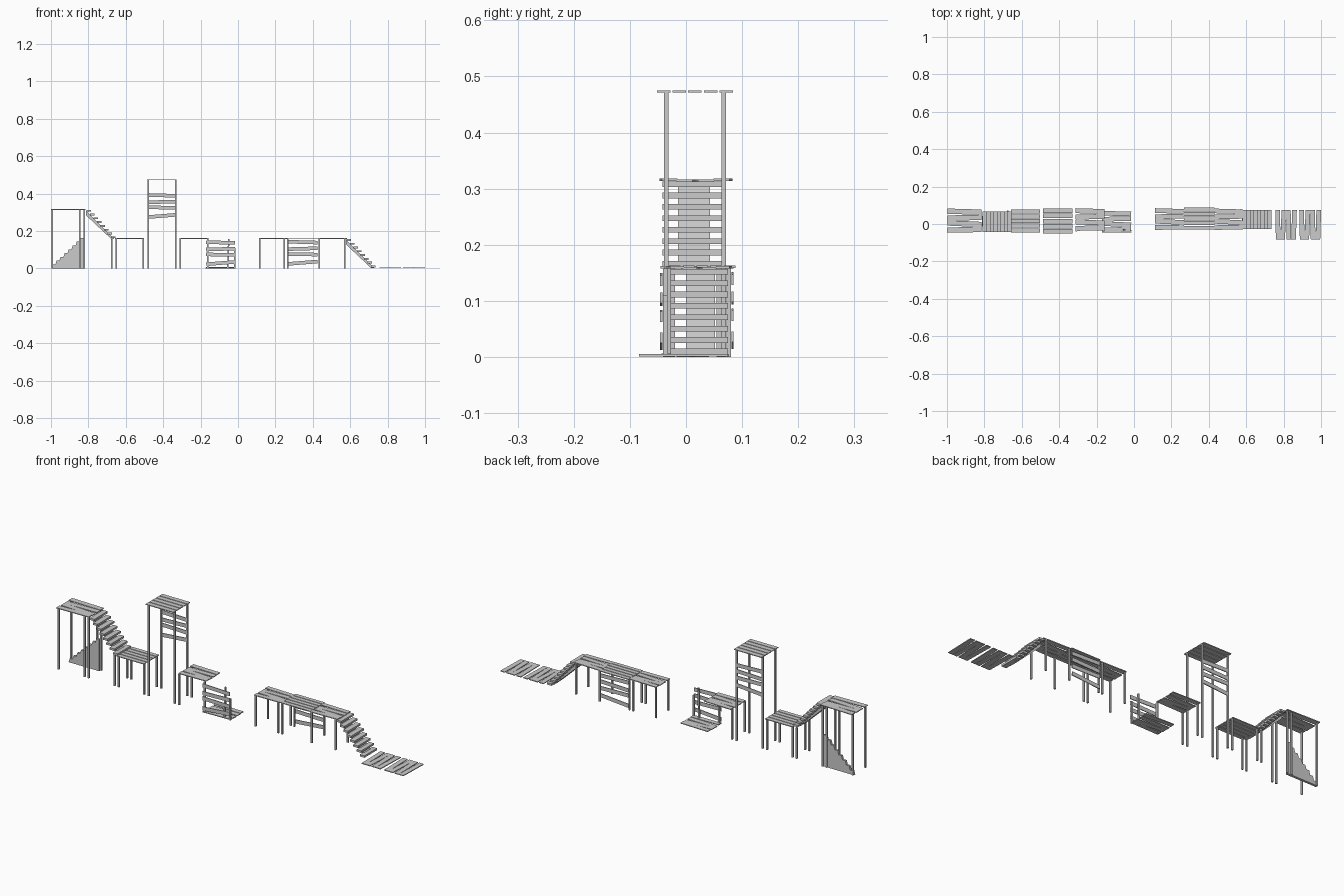
import bpy, bmesh, math
from mathutils import Matrix

if "Cube" in bpy.data.objects:
    bpy.data.objects.remove(bpy.data.objects["Cube"])


def finish(name, bm):
    bmesh.ops.recalc_face_normals(bm, faces=bm.faces)
    me = bpy.data.meshes.new(name)
    bm.to_mesh(me)
    bm.free()
    ob = bpy.data.objects.new(name, me)
    bpy.context.collection.objects.link(ob)
    return ob


def add_box(bm, c, s, axis='Z', ang=0.0):
    m = Matrix.Translation(c) @ Matrix.Rotation(ang, 4, axis) @ Matrix.Diagonal((*s, 1))
    bmesh.ops.create_cube(bm, size=1, matrix=m)


def add_profile(bm, pts, y0, y1):
    # extrude an x-z outline along y
    f = bm.faces.new([bm.verts.new((x, y0, z)) for x, z in pts])
    r = bmesh.ops.extrude_face_region(bm, geom=[f])
    verts = [v for v in r['geom'] if isinstance(v, bmesh.types.BMVert)]
    bmesh.ops.translate(bm, verts=verts, vec=(0, y1 - y0, 0))


def deck(name, x0, x1, y0, y1, z, crooked=False, along_y=False):
    # planked floor; crooked decks have four planks with wedge-shaped gaps
    bm = bmesh.new()
    a0, a1, b0, b1 = (y0, y1, x0, x1) if along_y else (x0, x1, y0, y1)
    tilts = [0.02, -0.045, 0.02, -0.03] if crooked else [0.0] * 5
    n = len(tilts)
    pitch = (b1 - b0 + 0.004) / n
    for i, t in enumerate(tilts):
        w = pitch - 0.004
        b = b0 + w / 2 + i * pitch
        a = (a0 + a1) / 2
        dz = -0.002 if crooked and not along_y and i in (1, 2) else 0
        if along_y:
            add_box(bm, (b, a, z - 0.002), (w, a1 - a0, 0.004), 'Z', t)
        else:
            add_box(bm, (a, b, z - 0.002 + dz), (a1 - a0, w, 0.004), 'Z', t)
    return finish(name, bm)


def posts(name, xs, ys, top):
    bm = bmesh.new()
    for x in xs:
        for y in ys:
            add_box(bm, (x, y, top / 2), (0.008, 0.008, top))
    return finish(name, bm)


def railing(name, x0, x1, y, z):
    # four uneven boards
    bm = bmesh.new()
    for h, t in ((0.14, 0.03), (0.105, -0.03), (0.075, 0.02), (0.03, -0.08)):
        add_box(bm, ((x0 + x1) / 2, y, z + h), (x1 - x0, 0.004, 0.019), 'Y', t)
    return finish(name, bm)


def stairs(name, x, z, y0, y1):
    # eight treads on one wide sloping central board
    bm = bmesh.new()
    for i in range(8):
        add_box(bm, (x + 0.014 + i * 0.0187, (y0 + y1) / 2, z - 0.010 - i * 0.0203),
                (0.026, y1 - y0, 0.010))
    finish(name + "_treads", bm)
    bm = bmesh.new()
    add_profile(bm, [(x, z - 0.035), (x, z - 0.014), (x + 0.004, z - 0.014),
                     (x + 0.15, z - 0.16), (x + 0.133, z - 0.16)], y0 + 0.028, y1 - 0.023)
    finish(name + "_stringer", bm)


Y = (-0.035, 0.067)

# high platform on the left
deck("high_deck", -0.998, -0.815, -0.045, 0.08, 0.318, True)
posts("high_posts", (-0.992, -0.845, -0.822), Y, 0.314)

# stepped side panel under the high platform
bm = bmesh.new()
outline = [(-0.998, 0.0), (-0.825, 0.0)]
for i in range(8, 0, -1):
    outline += [(-0.998 + i * 0.0216, i * 0.0203), (-0.998 + (i - 1) * 0.0216 + 0.006, i * 0.0203)]
add_profile(bm, outline, 0.054, 0.066)
finish("stepped_panel", bm)

# upper stairs and landing
stairs("upper_stairs", -0.812, 0.318, -0.042, 0.066)
deck("landing_deck", -0.657, -0.502, -0.045, 0.077, 0.162)
posts("landing_posts", (-0.674, -0.651, -0.507), Y, 0.158)

# tall tower
deck("tower_deck", -0.487, -0.33, -0.052, 0.084, 0.475)
posts("tower_posts", (-0.481, -0.334), Y, 0.471)
railing("tower_railing", -0.48, -0.336, 0.067, 0.25)

# low platform with collapsed section
deck("low_deck", -0.312, -0.158, -0.035, 0.082, 0.162, True)
posts("low_posts", (-0.308,), Y, 0.158)
posts("low_corner_post", (-0.163,), (-0.037,), 0.158)
posts("fallen_corner_post", (-0.018,), (-0.037,), 0.11)
deck("fallen_deck", -0.172, -0.015, -0.042, 0.068, 0.006, True)
railing("fallen_railing", -0.17, -0.015, -0.044, -0.002)
bm = bmesh.new()
add_box(bm, (-0.052, -0.03, 0.079), (0.008, 0.008, 0.158), 'Y', 0.03)
finish("leaning_post", bm)

# long walkway on the right
deck("walkway_deck_left", 0.112, 0.268, -0.03, 0.082, 0.162, True)
deck("walkway_deck_middle", 0.266, 0.43, -0.03, 0.088, 0.163)
deck("walkway_deck_right", 0.43, 0.583, -0.03, 0.08, 0.162, True)
posts("walkway_posts", (0.117, 0.246, 0.267, 0.435, 0.57), (-0.024, 0.076), 0.158)
railing("walkway_railing", 0.267, 0.425, 0.083, 0.0)

# lower stairs and loose ground planking
stairs("lower_stairs", 0.578, 0.162, -0.028, 0.075)
deck("ground_planks_inner", 0.757, 0.868, -0.083, 0.075, 0.005, True, True)
deck("ground_planks_outer", 0.885, 0.998, -0.083, 0.075, 0.005, True, True)
